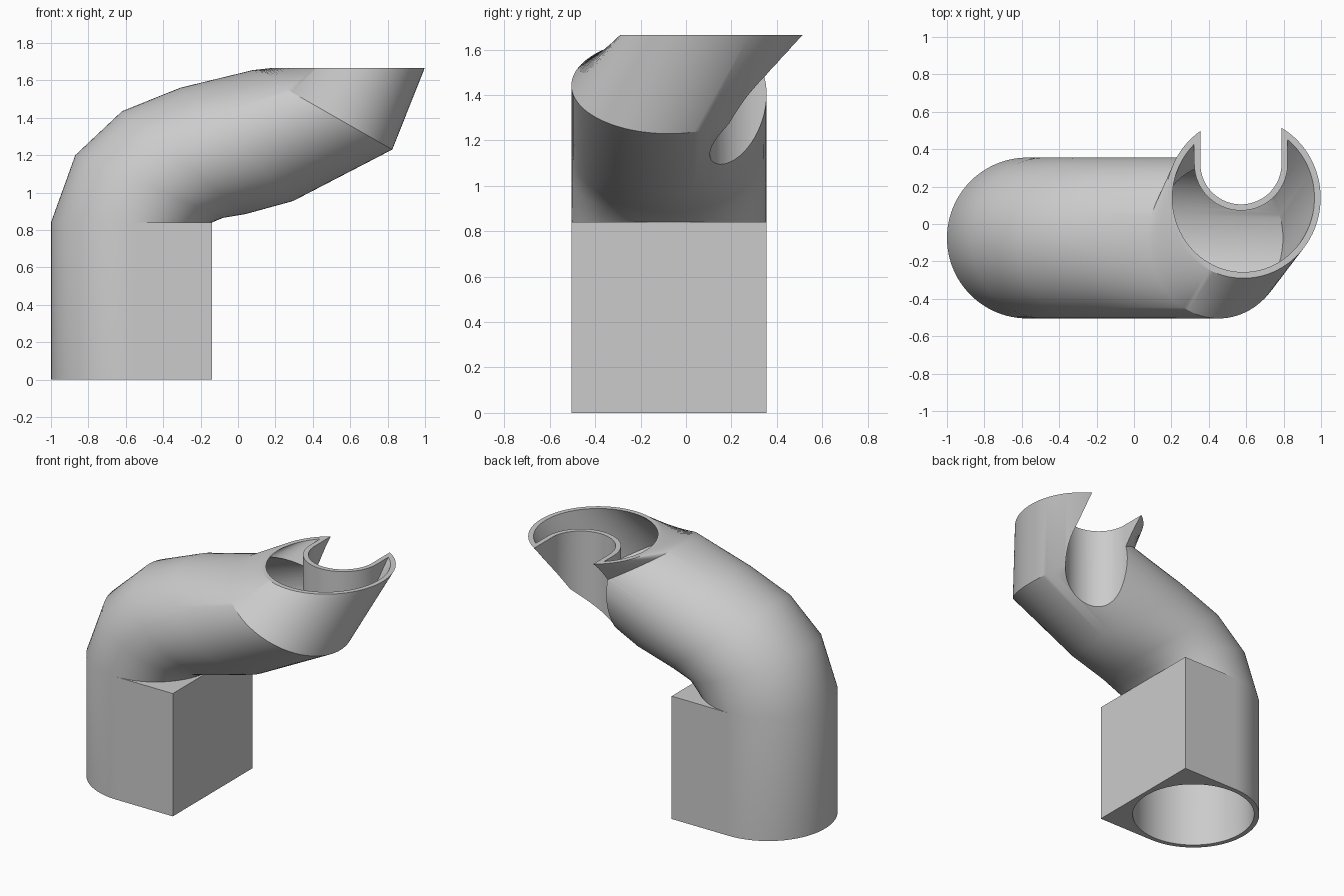
import bpy, bmesh
from math import cos, sin, pi
from mathutils import Vector

N = 96           # sides of the pipe
R = 0.43         # pipe radius
WALL = 0.033
PIPE_Y = -0.075
TOP = 1.665

cube = bpy.data.objects.get("Cube")
if cube:
    bpy.data.objects.remove(cube, do_unlink=True)

grey = bpy.data.materials.new("light_grey")
grey.use_nodes = True
grey.diffuse_color = (0.6, 0.6, 0.6, 1)
grey.node_tree.nodes["Principled BSDF"].inputs["Base Color"].default_value = (0.6, 0.6, 0.6, 1)


def ring(outer, inner, y=PIPE_Y, shrink=0.0, square=False):
    """Ellipse spanning two (x, z) points; optionally squared off on its +x half."""
    a = Vector((outer[0], y, outer[1]))
    b = Vector((inner[0], y, inner[1]))
    mid, half = (a + b) / 2, (b - a) / 2
    half *= 1 - shrink / half.length
    pts = []
    for i in range(N):
        c, s = cos(2 * pi * i / N), sin(2 * pi * i / N)
        if square and c > 0:
            m = max(abs(c), abs(s))
            c, s = c / m, s / m
        pts.append(mid + half * c + Vector((0, (R - shrink) * s, 0)))
    return pts


def loft(name, rings):
    """Closed skin through rings that share one point count."""
    bm = bmesh.new()
    loops = [[bm.verts.new(p) for p in r] for r in rings]
    n = len(loops[0])
    for lo, hi in zip(loops, loops[1:]):
        for i in range(n):
            j = (i + 1) % n
            bm.faces.new((lo[i], lo[j], hi[j], hi[i]))
    bm.faces.new(loops[0][::-1])
    bm.faces.new(loops[-1])
    bmesh.ops.remove_doubles(bm, verts=bm.verts, dist=1e-5)
    bmesh.ops.recalc_face_normals(bm, faces=bm.faces)
    mesh = bpy.data.meshes.new(name)
    bm.to_mesh(mesh)
    bm.free()
    mesh.materials.append(grey)
    obj = bpy.data.objects.new(name, mesh)
    bpy.context.collection.objects.link(obj)
    return obj


def slot_prism(name, r):
    """Upright U-shaped prism, open toward the back."""
    cx, cy = 0.572, 0.322
    prof = [(cx + r * cos(pi + pi * i / 40), cy + r * sin(pi + pi * i / 40)) for i in range(41)]
    prof += [(cx + r, 1.0), (cx - r, 1.0)]
    return loft(name, [[Vector((x, y, z)) for x, y in prof] for z in (0.7, 2.0)])


def cut(obj, cutter):
    mod = obj.modifiers.new("cut", "BOOLEAN")
    mod.operation = "DIFFERENCE"
    mod.solver = "EXACT"
    mod.object = cutter
    cutter.hide_render = True


# Elbow stations: outer-bend point and inner-bend point
bend = [((-1, 0.84), (-0.14, 0.84)),
        ((-0.87, 1.2), (-0.08, 0.865)),
        ((-0.62, 1.435), (0.04, 0.885)),
        ((-0.31, 1.56), (0.295, 0.955)),
        ((0.08, 1.655), (0.825, 1.23))]
mouth_y = 0.14


def mouth(z, shrink=0.0):
    return ring((0.172, z), (0.998, z), mouth_y, shrink)


# Outer body: squared socket, elbow, slanted mouth
body = loft("pipe_elbow",
            [ring((-1, z), (-0.14, z), square=True) for z in (0, 0.84)]
            + [ring(*s) for s in bend] + [mouth(TOP)])

# Hollow bore, kept clear of the slot wall
bore = loft("bore_cutter",
            [ring((-1, -0.1), (-0.14, -0.1), shrink=WALL)]
            + [ring(*s, shrink=WALL) for s in bend]
            + [mouth(TOP, WALL), mouth(TOP + 0.1, WALL)])
slot_wall = slot_prism("slot_wall_cutter", 0.25)
slot = slot_prism("slot_cutter", 0.217)

cut(bore, slot_wall)
cut(body, bore)
cut(body, slot)

# Bake the cuts, drop the cutters, shade
bpy.ops.object.select_all(action="DESELECT")
body.select_set(True)
bpy.context.view_layer.objects.active = body
bpy.context.view_layer.update()
bpy.ops.object.convert(target="MESH")
for helper in (bore, slot_wall, slot):
    bpy.data.objects.remove(helper, do_unlink=True)
bpy.ops.object.shade_smooth_by_angle()
